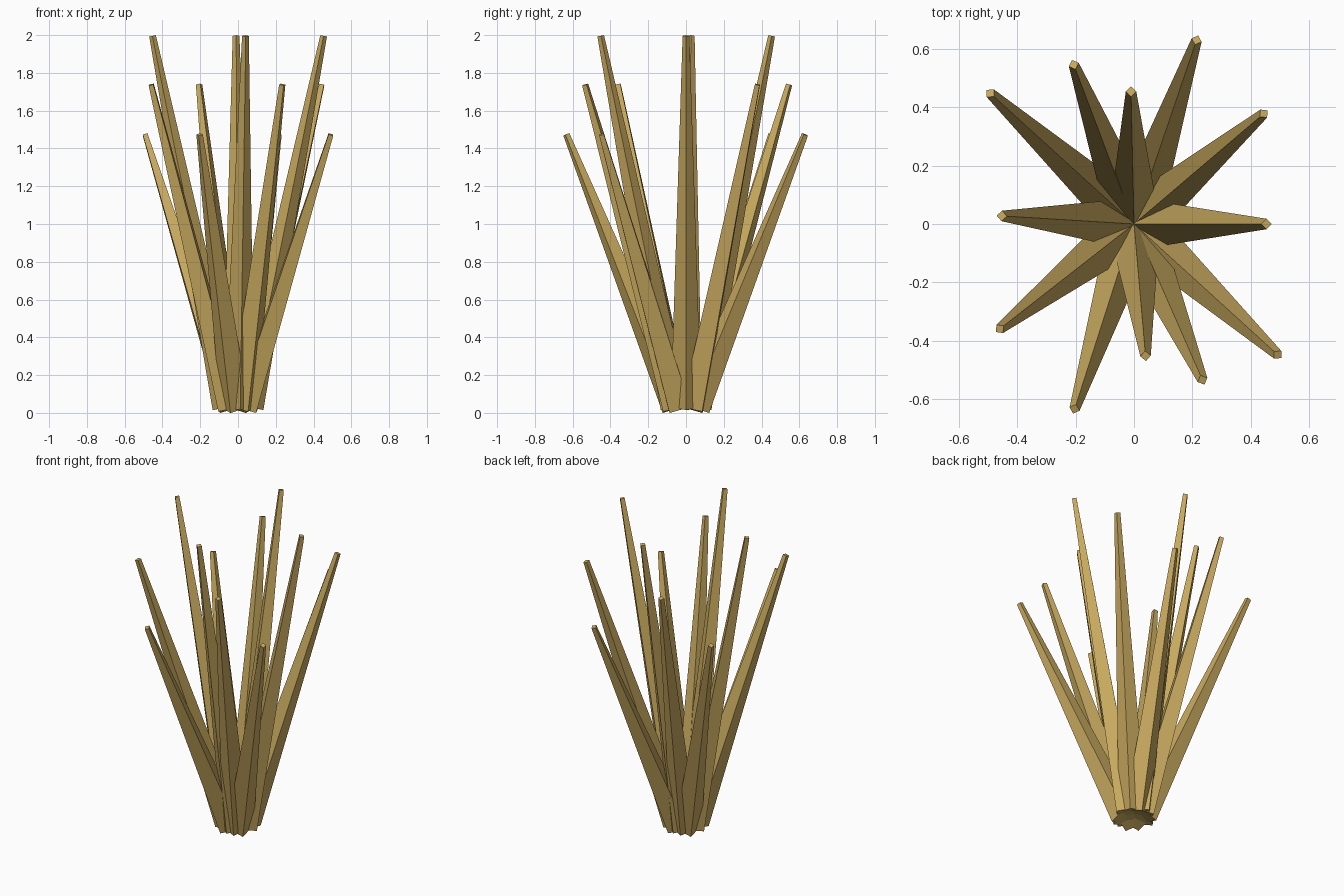
import bpy
from math import radians, sin, cos, tan
from mathutils import Matrix, Vector

cube = bpy.data.objects.get("Cube")
if cube:
    bpy.data.objects.remove(cube, do_unlink=True)

# Dry straw colour
straw = bpy.data.materials.new("dry_straw")
straw.use_nodes = True
colour = (0.58, 0.40, 0.115, 1)
straw.diffuse_color = colour
bsdf = next(n for n in straw.node_tree.nodes if n.type == 'BSDF_PRINCIPLED')
bsdf.inputs["Base Color"].default_value = colour

BASE_RADIUS, TIP_RADIUS = 0.081, 0.018
ROOT_OFFSET, ROOT_Z = 0.055, 0.031


def add_blade(name, angle, lean, tip_z):
    """Tapered four-sided blade leaning outward, one ridge facing the middle."""
    length = (tip_z - ROOT_Z) / cos(lean)
    bpy.ops.mesh.primitive_cone_add(vertices=4, radius1=BASE_RADIUS,
                                    radius2=TIP_RADIUS, depth=length)
    blade = bpy.context.object
    blade.name = name
    blade.data.transform(
        Matrix.Rotation(angle, 4, 'Z')
        @ Matrix.Translation((ROOT_OFFSET, 0, ROOT_Z))
        @ Matrix.Rotation(lean, 4, 'Y')
        @ Matrix.Translation((0, 0, length / 2)))
    blade.data.materials.append(straw)


# Three rings of blades: name, lean in radians, tip height, compass angles
rings = [
    ("tall_blade", 0.2, 1.996, (0, 91.3, 176.5, 275)),
    ("middle_blade", 0.3, 1.738, (40.4, 110.7, 218, 293.7)),
    ("short_blade", 0.4, 1.474, (71.2, 137.7, 252.2, 317.7)),
]
for name, lean, tip_z, angles in rings:
    for i, angle in enumerate(angles):
        add_blade(f"{name}_{i + 1}", radians(angle), lean, tip_z)
